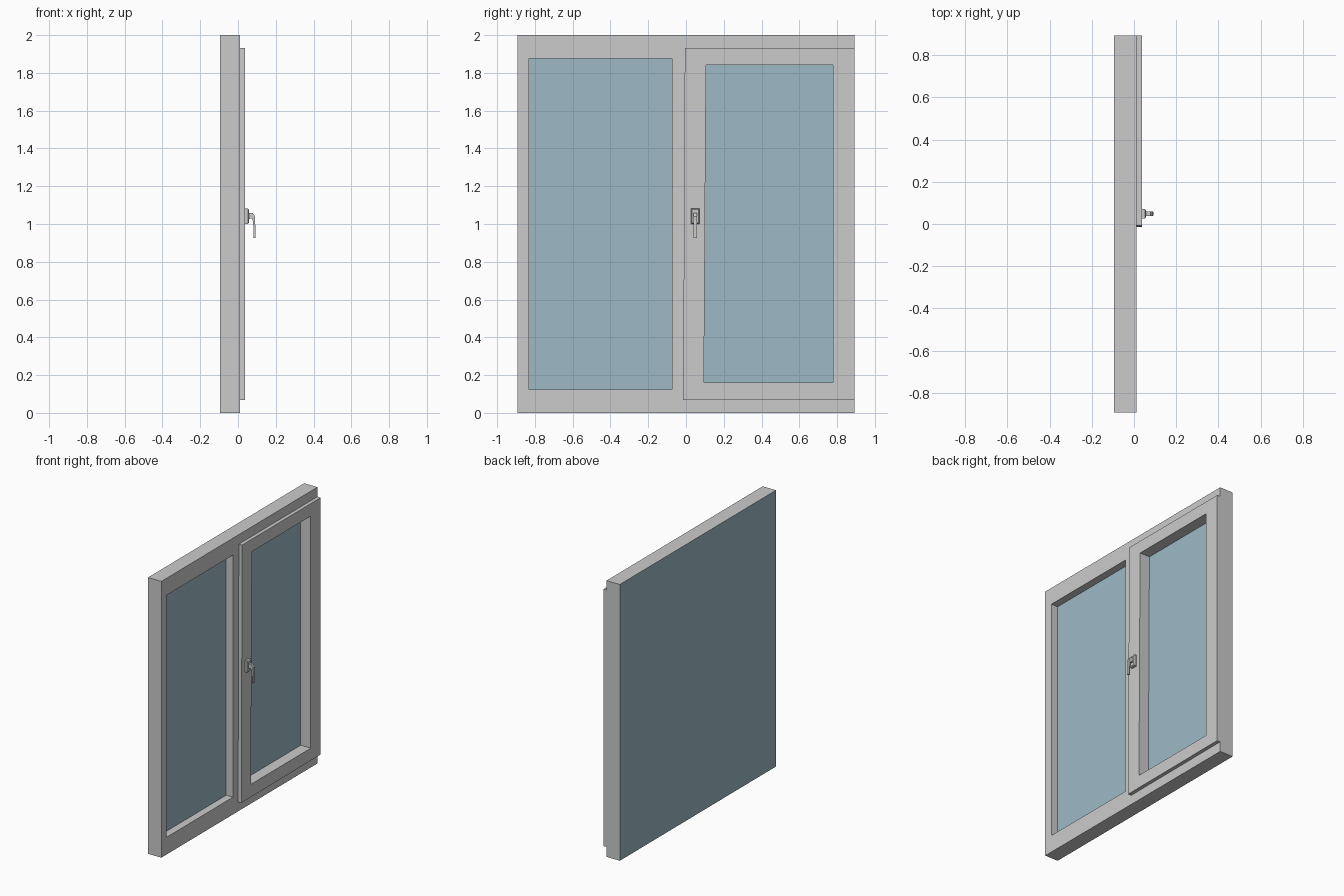
import bpy, bmesh
from mathutils import Vector

if "Cube" in bpy.data.objects:
    bpy.data.objects.remove(bpy.data.objects["Cube"])

X_BACK, X_GLASS, X_FRAME, X_SASH = -0.095, -0.043, 0.011, 0.037
HANDLE_Y = 0.049

glass = bpy.data.materials.new("glass")
glass.diffuse_color = (0.34, 0.49, 0.565, 1)
glass.use_nodes = True
glass.node_tree.nodes["Principled BSDF"].inputs["Base Color"].default_value = glass.diffuse_color
grey = bpy.data.materials.new("grey")
grey.diffuse_color = (0.8, 0.8, 0.8, 1)
grey.use_nodes = True
grey.node_tree.nodes["Principled BSDF"].inputs["Base Color"].default_value = grey.diffuse_color


def finish(bm, name, mats=()):
    bmesh.ops.remove_doubles(bm, verts=bm.verts, dist=1e-5)
    bmesh.ops.recalc_face_normals(bm, faces=bm.faces)
    me = bpy.data.meshes.new(name)
    bm.to_mesh(me)
    bm.free()
    for m in mats:
        me.materials.append(m)
    ob = bpy.data.objects.new(name, me)
    bpy.context.collection.objects.link(ob)
    return ob


def loop(bm, pts, x):
    return [bm.verts.new((x, y, z)) for y, z in pts]


def bridge(bm, a, b, skip=()):
    n = len(a)
    for i in range(n):
        if i not in skip:
            j = (i + 1) % n
            bm.faces.new((a[i], a[j], b[j], b[i]))


def rect(y0, z0, y1, z1):
    return [(y0, z0), (y1, z0), (y1, z1), (y0, z1)]


def bay(bm, outer, inner, back, front, depth, skip=(), glazed=True):
    """Rectangular surround: outer sides, front border, reveals, optional panes."""
    ob, of = loop(bm, outer, back), loop(bm, outer, front)
    nf, nb = loop(bm, inner, front), loop(bm, inner, depth)
    bridge(bm, ob, of, skip)
    bridge(bm, of, nf)
    bridge(bm, nf, nb)
    if glazed:
        for ring in (ob, nb):
            bm.faces.new(ring).material_index = 1


# Fixed frame: two bays meeting at the mullion, glazed inside and on the back
fixed_hole = rect(-0.831, 0.125, -0.074, 1.877)
sash_hole = [(0.095, 0.161), (0.779, 0.161), (0.779, 1.841), (0.106, 1.841)]
bm = bmesh.new()
bay(bm, rect(-0.893, 0, -0.04, 2), fixed_hole, X_BACK, X_FRAME, X_GLASS, skip=(1,))
bay(bm, rect(-0.04, 0, 0.893, 2), sash_hole, X_BACK, X_FRAME, X_GLASS, skip=(3,))
finish(bm, "window_frame", (grey, glass))

# Opening sash: raised surround, its hinge-side edge slightly out of square
bm = bmesh.new()
sash_outer = [(-0.015, 0.068), (0.893, 0.072), (0.893, 1.931), (-0.006, 1.931)]
bay(bm, sash_outer, sash_hole, X_FRAME, X_SASH, X_FRAME, glazed=False)
finish(bm, "opening_sash")


def stack(name, sections):
    """Closed solid lofted through rings of points."""
    bm = bmesh.new()
    rings = [[bm.verts.new(p) for p in s] for s in sections]
    for a, b in zip(rings, rings[1:]):
        bridge(bm, a, b)
    bm.faces.new(rings[0])
    bm.faces.new(rings[-1])
    return finish(bm, name)


def plate_ring(x, hy, hz, zc=1.041):
    return [(x, y, z) for y, z in rect(HANDLE_Y - hy, zc - hz, HANDLE_Y + hy, zc + hz)]


# Handle base plate with chamfered rim
stack("handle_plate", [plate_ring(X_SASH, 0.022, 0.041), plate_ring(0.052, 0.022, 0.041),
                       plate_ring(0.058, 0.016, 0.035)])

# Handle lever: rectangular section swept out of the plate and down
path = [(0.056, 1.043), (0.074, 1.043), (0.081, 1.036), (0.084, 1.02),
        (0.087, 0.985), (0.088, 0.926)]
half = [(0.010, 0.016), (0.010, 0.015), (0.010, 0.011), (0.009, 0.006),
        (0.009, 0.005), (0.009, 0.005)]
pts = [Vector(p) for p in path]
sections = []
for i, (p, (w, t)) in enumerate(zip(pts, half)):
    d = (pts[min(i + 1, len(pts) - 1)] - pts[max(i - 1, 0)]).normalized()
    n = Vector((-d.y, d.x)) * t
    a, b = p + n, p - n
    sections.append([(a.x, HANDLE_Y - w, a.y), (a.x, HANDLE_Y + w, a.y),
                     (b.x, HANDLE_Y + w, b.y), (b.x, HANDLE_Y - w, b.y)])
stack("handle_lever", sections)
